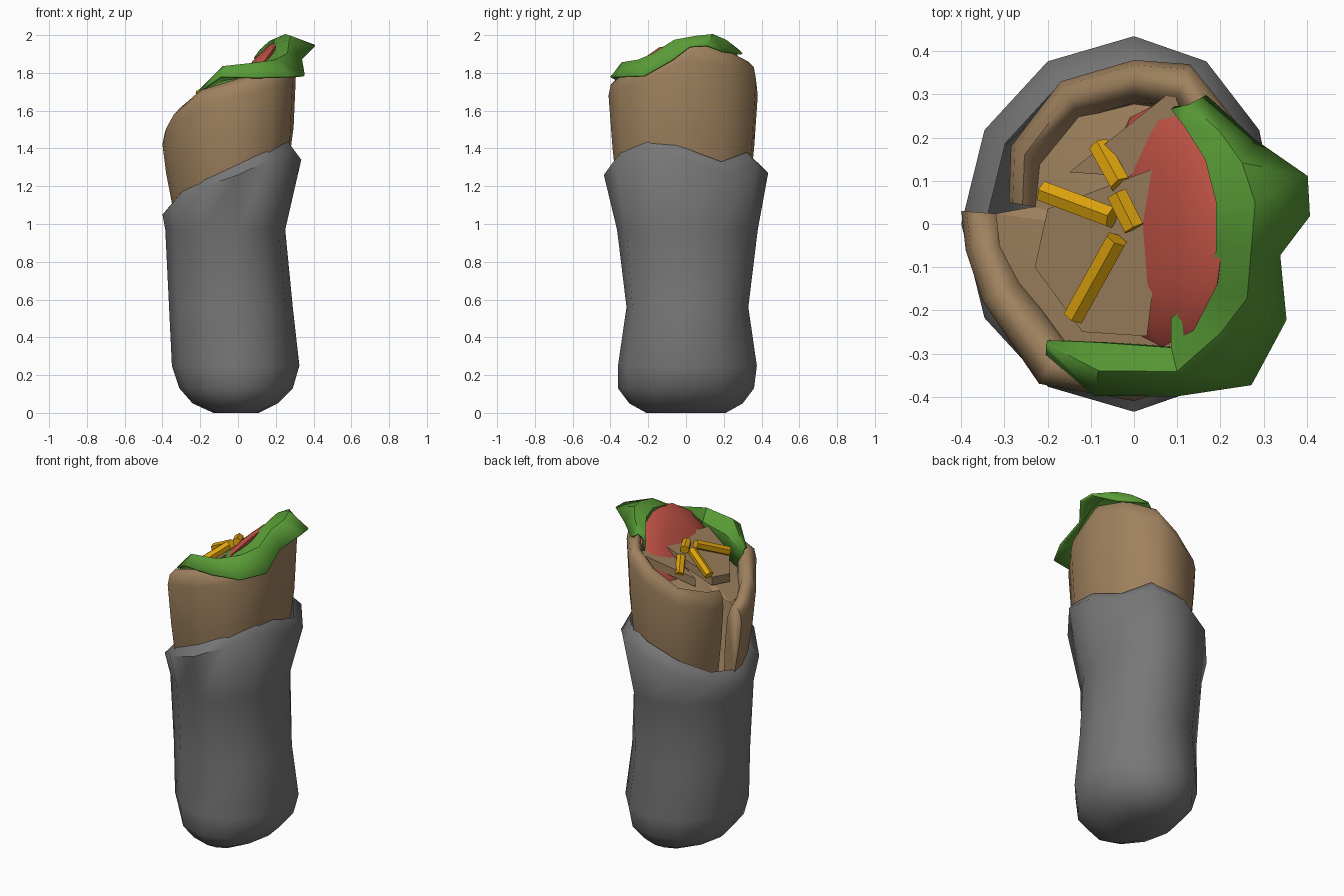
import bpy, bmesh, math
from mathutils import Vector, Matrix

if "Cube" in bpy.data.objects:
    bpy.data.objects.remove(bpy.data.objects["Cube"])


def material(name, rgb):
    m = bpy.data.materials.new(name)
    m.diffuse_color = (*rgb, 1)
    m.use_nodes = True
    m.node_tree.nodes["Principled BSDF"].inputs["Base Color"].default_value = m.diffuse_color
    return m


FOIL = material("foil_grey", (0.185, 0.185, 0.185))
BREAD = material("bread_tan", (0.345, 0.22, 0.112))
RED = material("tomato_red", (0.53, 0.085, 0.06))
GREEN = material("leaf_green", (0.10, 0.33, 0.037))
OCHRE = material("fry_ochre", (0.71, 0.36, 0.004))


def finish(bm, name, mat, angle=40):
    bmesh.ops.recalc_face_normals(bm, faces=bm.faces)
    me = bpy.data.meshes.new(name)
    bm.to_mesh(me)
    bm.free()
    ob = bpy.data.objects.new(name, me)
    bpy.context.collection.objects.link(ob)
    me.materials.append(mat)
    bpy.context.view_layer.objects.active = ob
    ob.select_set(True)
    bpy.ops.object.shade_smooth_by_angle(angle=math.radians(angle))
    ob.select_set(False)
    return ob


def loft(rows, closed):
    """Skin a list of equally long rows of points."""
    bm = bmesh.new()
    grid = [[bm.verts.new(p) for p in row] for row in rows]
    n = len(rows[0])
    for a, b in zip(grid, grid[1:]):
        for i in range(n if closed else n - 1):
            j = (i + 1) % n
            bm.faces.new((a[i], a[j], b[j], b[i]))
    return bm, grid


# Foil sleeve: twelve-sided rings (z, left, right, front, back), slanted ragged rim
rings = [(0.0, .13, .11, .21, .21), (.05, .24, .21, .30, .30), (.13, .31, .29, .36, .36),
         (.25, .35, .325, .36, .375), (.56, .365, .29, .345, .33),
         (.97, .385, .25, .365, .38), (None, .40, .335, .435, .435)]
rim_z = [1.40, 1.33, 1.38, 1.33, 1.24, 1.15, 1.11, 1.17, 1.25, 1.32, 1.40, 1.46]
rows = []
for z, l, r, f, b in rings:
    row = []
    for i in range(12):
        c, s = math.cos(i * math.pi / 6), math.sin(i * math.pi / 6)
        row.append(Vector((c * (r if c > 0 else l), s * (b if s > 0 else f),
                           rim_z[i] - .06 if z is None else z)))
    rows.append(row)
rows[4][9].y += 0.03          # crease pressed into the front
rows[4][10].y += 0.015
# the rim leans in and up until it meets the bread
rows.append([Vector((v.x * .86, v.y * .86, v.z + .06)) for v in rows[-1]])
bm, grid = loft(rows, True)
bm.faces.new(grid[0])
finish(bm, "foil_sleeve", FOIL, 60)

# Rolled flatbread: open spiral outline (x, y, rim height) with a thick rounded lip
outline = [(-.29, .05, 1.59), (-.285, .18, 1.62), (-.17, .33, 1.67), (0, .38, 1.77),
           (.13, .37, 1.86), (.25, .22, 1.93), (.31, .02, 1.96), (.29, -.2, 1.86),
           (.18, -.355, 1.81), (0, -.41, 1.77), (-.22, -.37, 1.71), (-.35, -.18, 1.61),
           (-.39, -.06, 1.54), (-.40, .03, 1.51)]
# (outline scale, fixed height or None, drop below rim)
section = [(.66, .85, 0), (.87, 1.1, 0), (.95, None, .30), (1.0, None, .09), (.97, None, .03),
           (.89, None, 0), (.80, None, .02), (.74, None, .09), (.70, None, .25)]
rows = []
for k, h, drop in section:
    row = []
    for x, y, top in outline:
        z = h if h else top - drop
        if drop == .30:
            z = 1.1 + .55 * (top - .11 - 1.1)
        kx = k - .1 if h and x > 0 else k     # stays inside the pinched foil waist
        row.append((x * kx, y * k, z))
    rows.append(row)
bm, grid = loft(rows, False)
for e in (0, -1):             # close the two ends of the roll
    bm.faces.new([r[e] for r in grid])
finish(bm, "flatbread_wrap", BREAD, 70)

# Filling bed: shallow sloping cone inside the roll
bm = bmesh.new()
bed = [bm.verts.new((x * .8, y * .8, 1.64 + .3 * x)) for x, y, t in outline]
tip = bm.verts.new((0, -.02, 1.70))
for i in range(len(bed)):
    bm.faces.new((bed[i], bed[(i + 1) % len(bed)], tip))
finish(bm, "filling_bed", BREAD, 20)


def slab(name, pts, depth, mat):
    bm = bmesh.new()
    f = bm.faces.new([bm.verts.new(p) for p in pts])
    ext = bmesh.ops.extrude_face_region(bm, geom=[f])["geom"]
    bmesh.ops.translate(bm, vec=(0, 0, -depth),
                        verts=[v for v in ext if isinstance(v, bmesh.types.BMVert)])
    return finish(bm, name, mat, 20)


# Flat meat pieces
slab("meat_piece_front", [(-.20, .035, 1.65), (.05, .13, 1.815), (.06, -.02, 1.82),
                          (.03, -.26, 1.79), (-.12, -.25, 1.68), (-.23, -.10, 1.63)], .05, BREAD)
slab("meat_piece_back", [(-.15, .12, 1.66), (.09, .31, 1.82), (.11, .26, 1.83),
                         (-.01, .11, 1.745)], .05, BREAD)

# Fried potato sticks
fries = [((-.21, .075, 1.68), (-.05, .015, 1.77)), ((-.04, -.035, 1.785), (-.14, -.215, 1.70)),
         ((-.08, .18, 1.69), (-.03, .09, 1.755)), ((-.04, .07, 1.79), (.0, -.01, 1.80))]
for i, (a, b) in enumerate(fries):
    a, b = Vector(a), Vector(b)
    rot = (b - a).to_track_quat('Z', 'Y').to_matrix().to_4x4()
    bm = bmesh.new()
    bmesh.ops.create_cone(bm, cap_ends=True, segments=6, radius1=.027, radius2=.027,
                          depth=(b - a).length, matrix=Matrix.Translation((a + b) / 2) @ rot)
    finish(bm, "fry_%d" % (i + 1), OCHRE)

# Tomato slice leaning on the right-hand wall
bm = bmesh.new()
bmesh.ops.create_uvsphere(bm, u_segments=12, v_segments=6, radius=1,
                          matrix=Matrix.Translation((.065, 0, 1.76))
                          @ Matrix.Rotation(math.radians(-54), 4, 'Y')
                          @ Matrix.Diagonal((.25, .285, .055, 1)))
finish(bm, "tomato_slice", RED, 40)

# Lettuce leaf: folded ribbon over the rim (inner edge, crest, outer edge)
leaf = [((-.20, -.275, 1.69), (-.20, -.28, 1.71), (-.20, -.30, 1.70)),
        ((-.08, -.28, 1.76), (-.08, -.34, 1.83), (-.09, -.395, 1.78)),
        ((.09, -.29, 1.79), (.10, -.34, 1.85), (.10, -.395, 1.775)),
        ((.09, -.22, 1.85), (.20, -.25, 1.865), (.27, -.37, 1.78)),
        ((.17, -.16, 1.89), (.26, -.17, 1.90), (.35, -.22, 1.785)),
        ((.195, -.06, 1.95), (.27, -.06, 1.97), (.335, -.07, 1.87)),
        ((.195, .05, 1.975), (.28, .05, 1.99), (.405, .02, 1.94)),
        ((.17, .15, 1.965), (.25, .14, 2.0), (.40, .11, 1.945)),
        ((.12, .23, 1.92), (.20, .21, 1.97), (.28, .19, 1.915)),
        ((.09, .27, 1.88), (.13, .275, 1.92), (.165, .295, 1.90))]
rows = [[Vector(p[0]) + Vector((.02, 0, -.12)) for p in leaf]]
rows += [[p[k] for p in leaf] for k in range(3)]
bm, grid = loft(rows, False)
ob = finish(bm, "lettuce_leaf", GREEN, 35)
mod = ob.modifiers.new("thickness", 'SOLIDIFY')
mod.thickness = .012
mod.offset = 0
